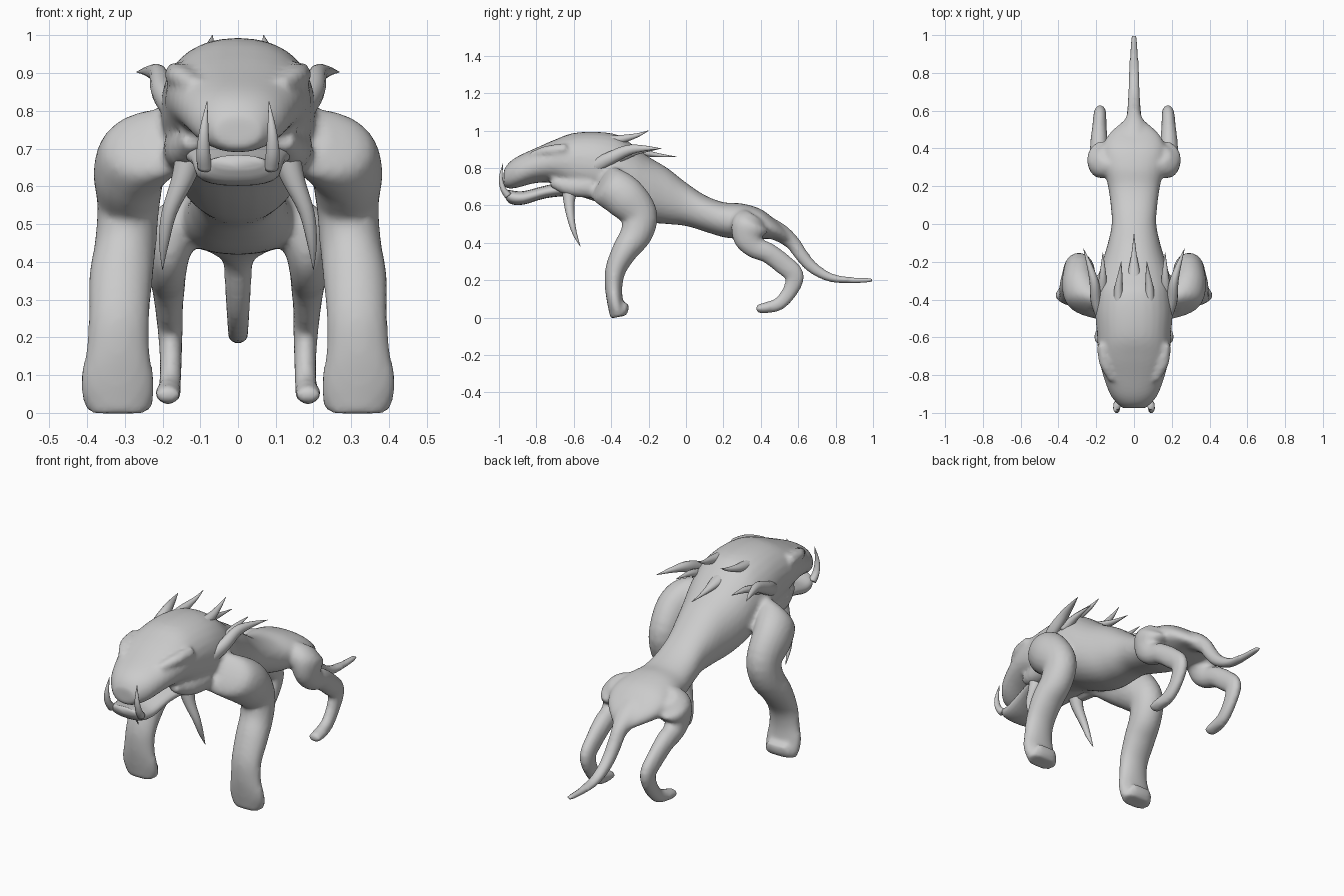
import bpy, bmesh, math
from mathutils import Vector

skin = bpy.data.materials.new("grey_skin")
skin.diffuse_color = (0.6, 0.6, 0.6, 1)


def resample(rings, steps):
    """Catmull-Rom interpolation through (x, y, z, half_width, half_thickness)."""
    out = []
    for i in range(len(rings) - 1):
        p0, p1 = rings[max(i - 1, 0)], rings[i]
        p2, p3 = rings[i + 1], rings[min(i + 2, len(rings) - 1)]
        for s in range(steps):
            t = s / steps
            out.append([0.5 * (2 * b + (c - a) * t + (2 * a - 5 * b + 4 * c - d) * t * t
                               + (3 * b - a - 3 * c + d) * t ** 3)
                        for a, b, c, d in zip(p0, p1, p2, p3)])
    return out + [list(rings[-1])]


def loft(bm, rings, sides=20, steps=4, power=2.0, upright=False, sx=1):
    """Closed tube whose cross-sections are (super)ellipses along a path."""
    pts = resample(rings, steps)
    loops = []
    for i, (x, y, z, rx, rn) in enumerate(pts):
        a, b = pts[max(i - 1, 0)], pts[min(i + 1, len(pts) - 1)]
        normal = Vector((0, 0, 1))
        if not upright:
            normal = Vector((0, -(b[2] - a[2]), b[1] - a[1])).normalized()
        loop = []
        for k in range(sides):
            ang = 2 * math.pi * k / sides
            c, s = math.cos(ang), math.sin(ang)
            c = math.copysign(abs(c) ** (2 / power), c)
            s = math.copysign(abs(s) ** (2 / power), s)
            p = Vector((x + c * rx, y, z)) + normal * (s * rn)
            loop.append(bm.verts.new((p.x * sx, p.y, p.z)))
        loops.append(loop)
    faces = [bm.faces.new((l[k], l[(k + 1) % sides], m[(k + 1) % sides], m[k]))
             for l, m in zip(loops, loops[1:]) for k in range(sides)]
    faces += [bm.faces.new(loops[0]), bm.faces.new(loops[-1])]
    bmesh.ops.recalc_face_normals(bm, faces=faces)


def finish(name, bm):
    me = bpy.data.meshes.new(name)
    bm.to_mesh(me)
    bm.free()
    me.materials.append(skin)
    me.shade_smooth()
    ob = bpy.data.objects.new(name, me)
    bpy.context.collection.objects.link(ob)
    return ob


def section(y, top, bottom, width):
    return (0, y, (top + bottom) / 2, width, (top - bottom) / 2)


body = bmesh.new()

# head, chest, waist and hips
trunk = [section(*s) for s in (
    (-0.975, 0.785, 0.705, 0.06), (-0.95, 0.825, 0.69, 0.09), (-0.9, 0.862, 0.695, 0.128),
    (-0.8, 0.908, 0.72, 0.165), (-0.7, 0.952, 0.715, 0.188), (-0.6, 0.987, 0.66, 0.195),
    (-0.47, 0.993, 0.615, 0.205), (-0.36, 0.975, 0.56, 0.2), (-0.28, 0.92, 0.53, 0.19),
    (-0.2, 0.86, 0.51, 0.168), (-0.1, 0.80, 0.5, 0.138), (0, 0.722, 0.49, 0.118),
    (0.1, 0.655, 0.46, 0.124), (0.2, 0.617, 0.43, 0.138), (0.3, 0.61, 0.42, 0.16),
    (0.4, 0.58, 0.42, 0.165), (0.48, 0.52, 0.42, 0.13), (0.55, 0.46, 0.395, 0.05))]
loft(body, trunk, sides=28, power=2.2, upright=True)

# tail
loft(body, [(0, .40, .50, .09, .06), (0, .50, .455, .07, .05), (0, .57, .40, .04, .04),
            (0, .62, .33, .036, .036), (0, .68, .265, .032, .032), (0, .77, .215, .029, .024),
            (0, .87, .20, .025, .018), (0, .96, .20, .019, .015), (0, 1.0, .203, .012, .012)])

front_leg = [(.14, -.46, .73, .10, .10), (.235, -.42, .705, .115, .11),
             (.285, -.33, .645, .098, .115), (.29, -.25, .55, .083, .098),
             (.298, -.265, .45, .082, .086), (.31, -.325, .36, .085, .07),
             (.315, -.375, .26, .081, .056), (.318, -.387, .17, .084, .047),
             (.32, -.38, .09, .098, .043), (.318, -.368, .04, .095, .045),
             (.316, -.36, .004, .085, .045)]
front_toe = [(.318, -.37, .03, .085, .025), (.318, -.335, .035, .08, .025),
             (.318, -.318, .075, .06, .013)]
hind_leg = [(.09, .37, .545, .10, .07), (.16, .345, .50, .085, .10), (.182, .335, .43, .06, .085),
            (.186, .37, .375, .05, .06), (.185, .44, .345, .046, .055),
            (.183, .52, .285, .038, .055), (.18, .58, .225, .034, .052),
            (.178, .558, .145, .03, .042), (.18, .50, .075, .03, .036),
            (.185, .43, .053, .034, .03), (.186, .375, .047, .03, .022)]
brow = [(.11, -.83, .865, .025, .02), (.15, -.74, .89, .035, .03), (.165, -.64, .90, .03, .03)]
cheek = [(.12, -.72, .73, .03, .03), (.14, -.62, .70, .045, .05), (.15, -.5, .70, .05, .06)]
for side in (1, -1):
    for limb in (front_leg, front_toe, hind_leg, brow, cheek):
        loft(body, limb, sx=side)

# blend the flesh into one smooth skin
beast = finish("body", body)
remesh = beast.modifiers.new("blend", 'REMESH')
remesh.mode = 'VOXEL'
remesh.voxel_size = 0.012
remesh.use_smooth_shade = True
smooth = beast.modifiers.new("soften", 'SMOOTH')
smooth.factor = 0.5
smooth.iterations = 5

# lower jaw
jaw = bmesh.new()
loft(jaw, [(0, -.97, .665, .065, .018), (0, -.94, .645, .098, .036), (0, -.87, .64, .112, .036),
           (0, -.75, .672, .125, .034), (0, -.62, .69, .15, .04), (0, -.5, .69, .15, .05)],
     power=2.4, upright=True)
finish("lower_jaw", jaw)

# paired horns, spikes and tusks, each tapering to a point
pairs = {
    "large_horn": [(.17, -.50, .80, .03, .04), (.20, -.41, .85, .03, .035),
                   (.21, -.31, .895, .025, .028), (.235, -.22, .905, .015, .015),
                   (.268, -.13, .903, .001, .001)],
    "crown_spike": [(.08, -.43, .94, .03, .03), (.082, -.34, .955, .022, .022),
                    (.073, -.26, .975, .011, .011), (.068, -.2, 1.0, .001, .001)],
    "nape_spike": [(.17, -.36, .85, .03, .025), (.165, -.27, .885, .018, .016),
                   (.165, -.15, .90, .001, .001)],
    "cheek_tusk": [(.125, -.62, .69, .04, .045), (.145, -.625, .62, .032, .03),
                   (.182, -.615, .53, .021, .02), (.196, -.595, .45, .013, .012),
                   (.2, -.565, .38, .001, .001)],
    "front_tusk": [(.088, -.95, .65, .02, .02), (.092, -.978, .69, .018, .015),
                   (.09, -.99, .75, .012, .01), (.082, -.978, .825, .001, .001)],
}
for name, rings in pairs.items():
    for side, label in ((1, "right"), (-1, "left")):
        bm = bmesh.new()
        loft(bm, rings, sides=12, sx=side)
        finish(f"{name}_{label}", bm)

# central spike over the nape
bm = bmesh.new()
loft(bm, [(0, -.36, .90, .05, .04), (0, -.27, .89, .035, .025),
          (0, -.16, .87, .014, .012), (0, -.05, .86, .001, .001)], sides=12)
finish("centre_spike", bm)
